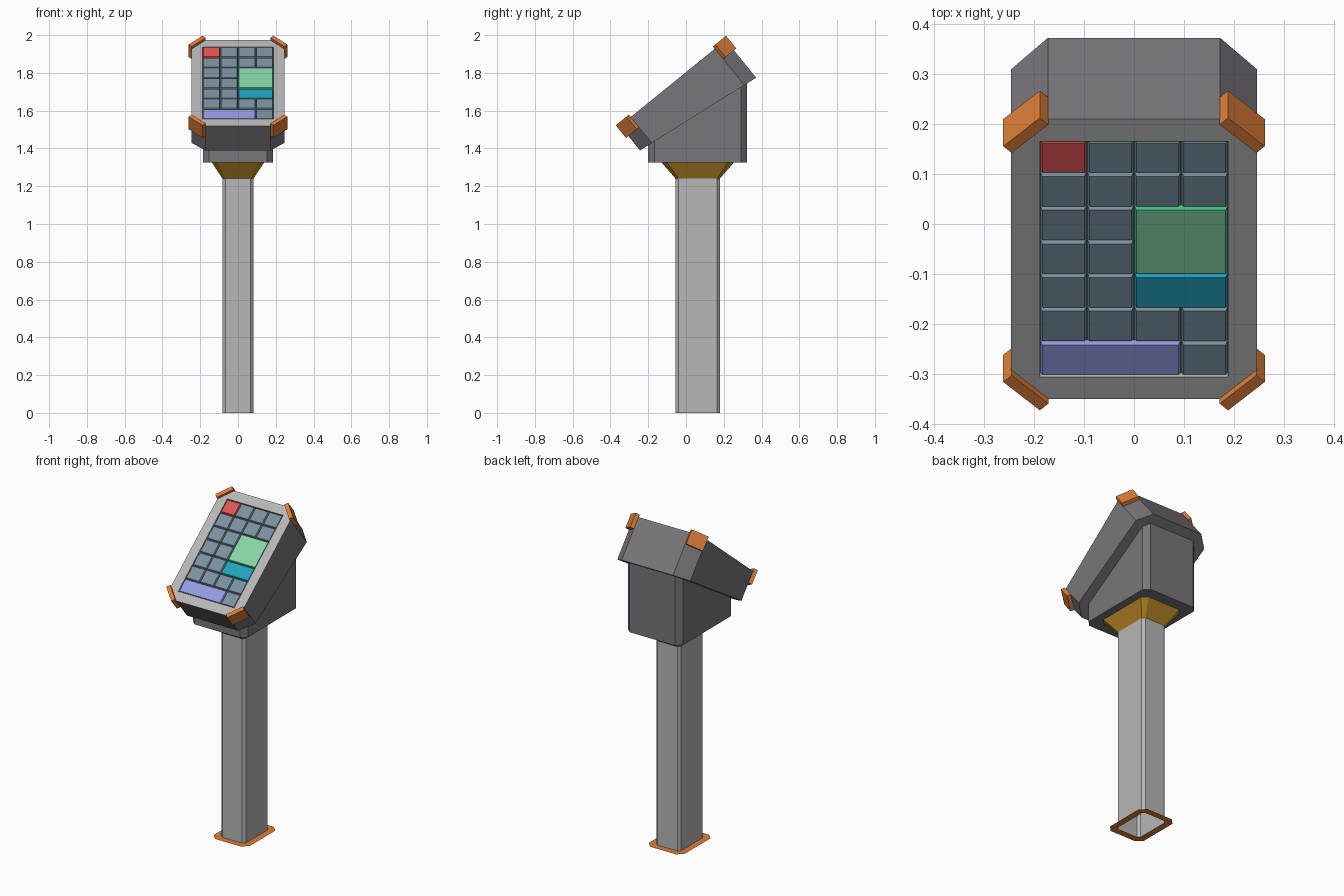
import bpy, bmesh, math
from mathutils import Vector

if "Cube" in bpy.data.objects:
    bpy.data.objects.remove(bpy.data.objects["Cube"])


def material(name, r, g, b):
    def lin(c):
        c /= 255
        return c / 12.92 if c <= 0.04045 else ((c + 0.055) / 1.055) ** 2.4
    m = bpy.data.materials.new(name)
    m.diffuse_color = (lin(r), lin(g), lin(b), 1)
    m.use_nodes = True
    m.node_tree.nodes["Principled BSDF"].inputs["Base Color"].default_value = m.diffuse_color
    return m


GREY = material("light grey", 183, 183, 184)
DARK = material("dark grey", 121, 118, 124)
ORANGE = material("orange", 222, 126, 56)
GOLD = material("gold", 190, 140, 40)
SLATE = material("slate", 122, 145, 159)
RED = material("red", 226, 84, 84)
MINT = material("mint", 134, 212, 166)
GREEN = material("green", 60, 196, 136)
TEAL = material("teal", 34, 162, 188)
BLUE = material("blue", 146, 156, 226)


def build(name, verts, faces, mats, face_mats=None, fix=True):
    bm = bmesh.new()
    vs = [bm.verts.new(v) for v in verts]
    for k, f in enumerate(faces):
        face = bm.faces.new([vs[i] for i in f])
        face.material_index = face_mats[k] if face_mats else 0
    if fix:
        bmesh.ops.recalc_face_normals(bm, faces=bm.faces)
    me = bpy.data.meshes.new(name)
    bm.to_mesh(me)
    bm.free()
    for m in mats:
        me.materials.append(m)
    ob = bpy.data.objects.new(name, me)
    bpy.context.collection.objects.link(ob)
    return ob


def loft(name, low, high, mats, cap_low=True, cap_high=True, cap_mat=0):
    """Join two rings of equal length; the high cap may use a second colour."""
    n = len(low)
    faces = [(i, (i + 1) % n, n + (i + 1) % n, n + i) for i in range(n)]
    fm = [0] * n
    if cap_low:
        faces.append(tuple(range(n))[::-1])
        fm.append(0)
    if cap_high:
        faces.append(tuple(range(n, 2 * n)))
        fm.append(cap_mat)
    return build(name, list(low) + list(high), faces, mats, fm)


def octagon(hx, hy, c):
    """Chamfered rectangle; points 2k and 2k+1 belong to corner k."""
    return [(hx, hy - c), (hx - c, hy), (c - hx, hy), (-hx, hy - c),
            (-hx, c - hy), (c - hx, -hy), (hx - c, -hy), (hx, c - hy)]


def level(points, z, cy=0.062):
    return [Vector((x, y + cy, z)) for x, y in points]


# Tilted frame of the console: x across, u up the face, n out of the face
ANG = math.radians(39.1)
U = Vector((0, math.cos(ANG), math.sin(ANG)))
N = Vector((0, -math.sin(ANG), math.cos(ANG)))
ORIGIN = Vector((0, -0.07, 1.747))
HX, HU, CH = 0.245, 0.36, 0.073


def P(x, u, n):
    return ORIGIN + Vector((x, 0, 0)) + U * u + N * n


def depth(u):
    return 0.168 + 0.089 * (u + HU) / (2 * HU)


# Post, flat foot ring and collar
post = octagon(0.082, 0.117, 0.015)
loft("post", level(post, 0), level(post, 1.24), [GREY], False, False)
foot = octagon(0.122, 0.157, 0.035)
build("foot_ring", level(post, 0) + level(foot, 0),
      [(i, 8 + i, 8 + (i + 1) % 8, (i + 1) % 8) for i in range(8)], [ORANGE], fix=False)
loft("collar", level(post, 1.24), level(octagon(0.138, 0.191, 0.03), 1.325), [GOLD], False, False)

# Body, with its top sloped to run into the back of the console
body = octagon(0.185, 0.262, 0.032)
back_lo, back_hi = P(0, -HU, -depth(-HU)), P(0, HU, -depth(HU))
slope = (back_hi.z - back_lo.z) / (back_hi.y - back_lo.y)
body_top = level(body, 0)
for v in body_top:
    v.z = back_lo.z + slope * (v.y - back_lo.y) + 0.02
loft("body", level(body, 1.325), body_top, [DARK])

# Console: tapered octagonal slab with a recessed face
KX, KU, REC = 0.188, 0.303, 0.012
outline = octagon(HX, HU, CH)
corners = [(KX, KU), (-KX, KU), (-KX, -KU), (KX, -KU)]
verts = ([P(x, u, -depth(u)) for x, u in outline] + [P(x, u, 0) for x, u in outline]
         + [P(x, u, 0) for x, u in corners] + [P(x, u, -REC) for x, u in corners])
faces = [(i, (i + 1) % 8, 8 + (i + 1) % 8, 8 + i) for i in range(8)] + [tuple(range(8))[::-1]]
fmats = [0] * 9
for k in range(4):
    j = (k + 1) % 4
    faces += [(8 + 2 * k, 9 + 2 * k, 16 + k),
              (9 + 2 * k, 8 + (2 * k + 2) % 8, 16 + j, 16 + k),
              (16 + k, 16 + j, 20 + j, 20 + k)]
    fmats += [1, 1, 1]
faces.append((20, 21, 22, 23))
fmats.append(2)
build("console", verts, faces, [DARK, GREY, SLATE], fmats)

# Keys: (column, row, columns wide, rows high) -> special colours
PX, PU = 2 * KX / 4, 2 * KU / 7
special = {(0, 0): (1, 1, "red_key", RED, RED),
           (2, 2): (2, 2, "display", GREEN, MINT),
           (2, 4): (2, 1, "teal_key", TEAL, TEAL),
           (0, 6): (3, 1, "wide_key", BLUE, BLUE)}
covered = set()
for (c, r), (w, h, *_) in special.items():
    covered |= {(c + i, r + j) for i in range(w) for j in range(h)}


def key(name, c, r, w, h, side, top):
    def ring(gap, n):
        x0, x1 = -KX + c * PX + gap, -KX + (c + w) * PX - gap
        u1, u0 = KU - r * PU - gap, KU - (r + h) * PU + gap
        return [P(x0, u0, n), P(x1, u0, n), P(x1, u1, n), P(x0, u1, n)]
    loft(name, ring(0.001, -REC), ring(0.005, -0.001), [side, top], False, True, 1)


for r in range(7):
    for c in range(4):
        if (c, r) in special:
            w, h, name, side, top = special[c, r]
            key(name, c, r, w, h, side, top)
        elif (c, r) not in covered:
            key(f"key_{r}_{c}", c, r, 1, 1, SLATE, SLATE)

# Corner bumpers over the chamfers
T = 0.016
for sx, side in ((1, "right"), (-1, "left")):
    for su, end in ((1, "upper"), (-1, "lower")):
        prof = [(HX - CH - 0.001, HU - 0.001), (HX - 0.001, HU - CH - 0.001),
                (HX + T, HU - CH + T), (HX - CH + T, HU + T)]
        rings = [[P(sx * x, su * u, n) for x, u in prof] for n in (-0.07, T)]
        loft(f"bumper_{end}_{side}", rings[0], rings[1], [ORANGE])
